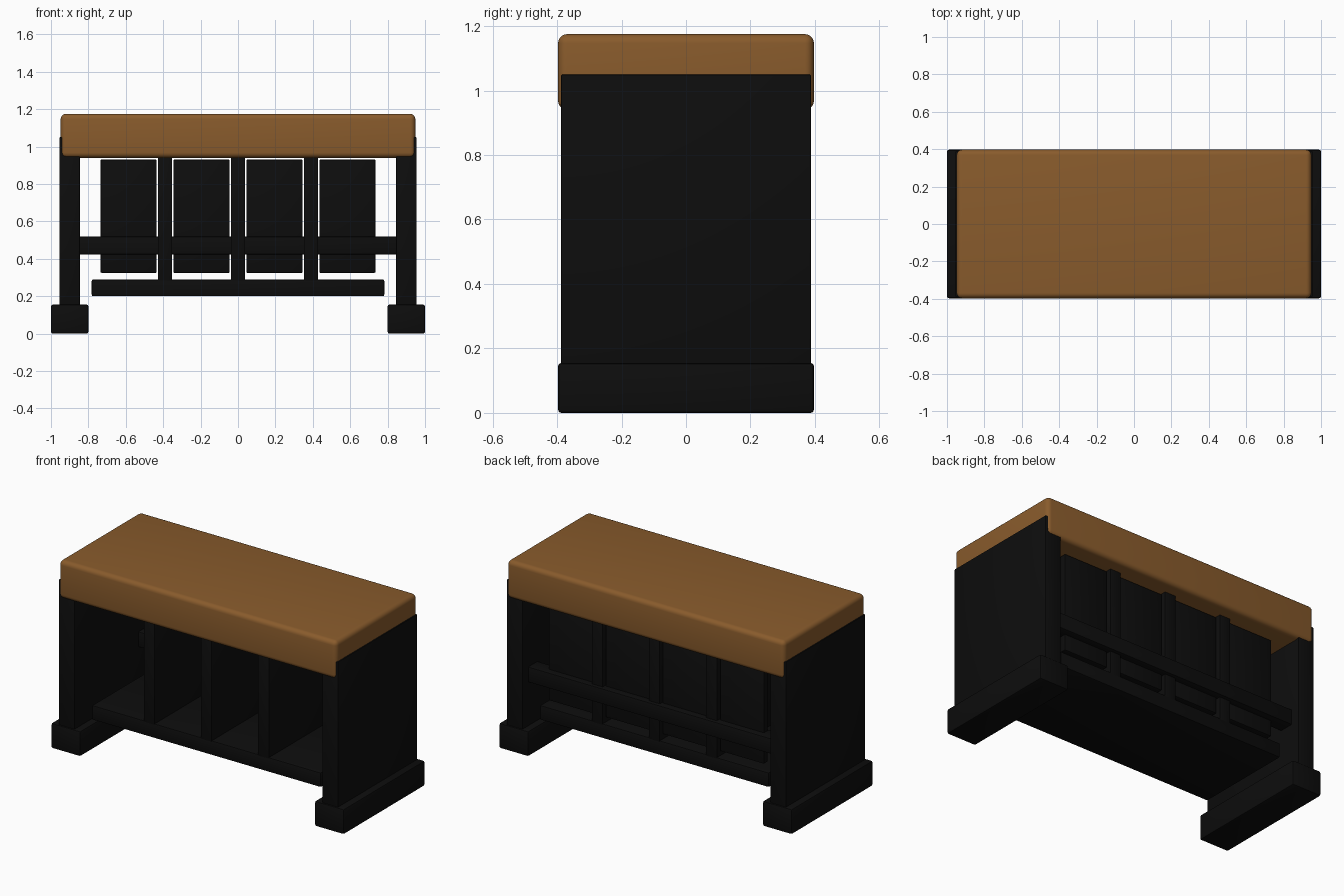
import bpy
import math

cube = bpy.data.objects.get("Cube")
if cube:
    bpy.data.objects.remove(cube, do_unlink=True)


def make_material(name, colour):
    mat = bpy.data.materials.new(name)
    mat.use_nodes = True
    mat.diffuse_color = colour
    mat.node_tree.nodes["Principled BSDF"].inputs["Base Color"].default_value = colour
    return mat


brown = make_material("warm brown", (0.25, 0.105, 0.025, 1))
black = make_material("soft black", (0.004, 0.004, 0.004, 1))


def box(name, x, y, z, mat, bevel=0.008, segments=2):
    """Rounded box filling the given (low, high) ranges."""
    spans = (x, y, z)
    bpy.ops.mesh.primitive_cube_add(size=1, location=[(a + b) / 2 for a, b in spans])
    obj = bpy.context.object
    obj.name = name
    obj.scale = [b - a for a, b in spans]
    bpy.ops.object.transform_apply(location=False, rotation=False, scale=True)
    mod = obj.modifiers.new("Rounded edges", "BEVEL")
    mod.width = bevel
    mod.segments = segments
    bpy.ops.object.modifier_apply(modifier=mod.name)
    obj.data.materials.append(mat)
    bpy.ops.object.shade_smooth_by_angle(angle=math.radians(35))
    return obj


# Thick cushion-like seat slab
box("seat", (-0.948, 0.948), (-0.397, 0.397), (0.94, 1.175), brown, 0.028, 5)

# Side panels standing on wide feet
for side, s in (("left", 1), ("right", -1)):
    box(side + "_side_panel", sorted((s * 0.845, s * 0.955)), (-0.388, 0.388), (0.1, 1.05), black, 0.005)
    box(side + "_foot", sorted((s * 0.8, s * 1.0)), (-0.397, 0.397), (0, 0.155), black, 0.01)

# Storage shelf with upright dividers
box("shelf", (-0.782, 0.782), (-0.31, 0.31), (0.2, 0.29), black)
for i in range(3):
    x = 0.39 * (i - 1)
    box(f"divider_{i + 1}", (x - 0.038, x + 0.038), (-0.31, 0.31), (0.28, 0.95), black, 0.005)

# Back panels, one per compartment
for i in range(4):
    x = 0.39 * (i - 1.5)
    box(f"back_panel_{i + 1}", (x - 0.15, x + 0.15), (0.25, 0.29), (0.325, 0.93), black, 0.005)

# Rear rail joining the two side panels
box("rear_rail", (-0.86, 0.86), (0.237, 0.332), (0.422, 0.518), black)
